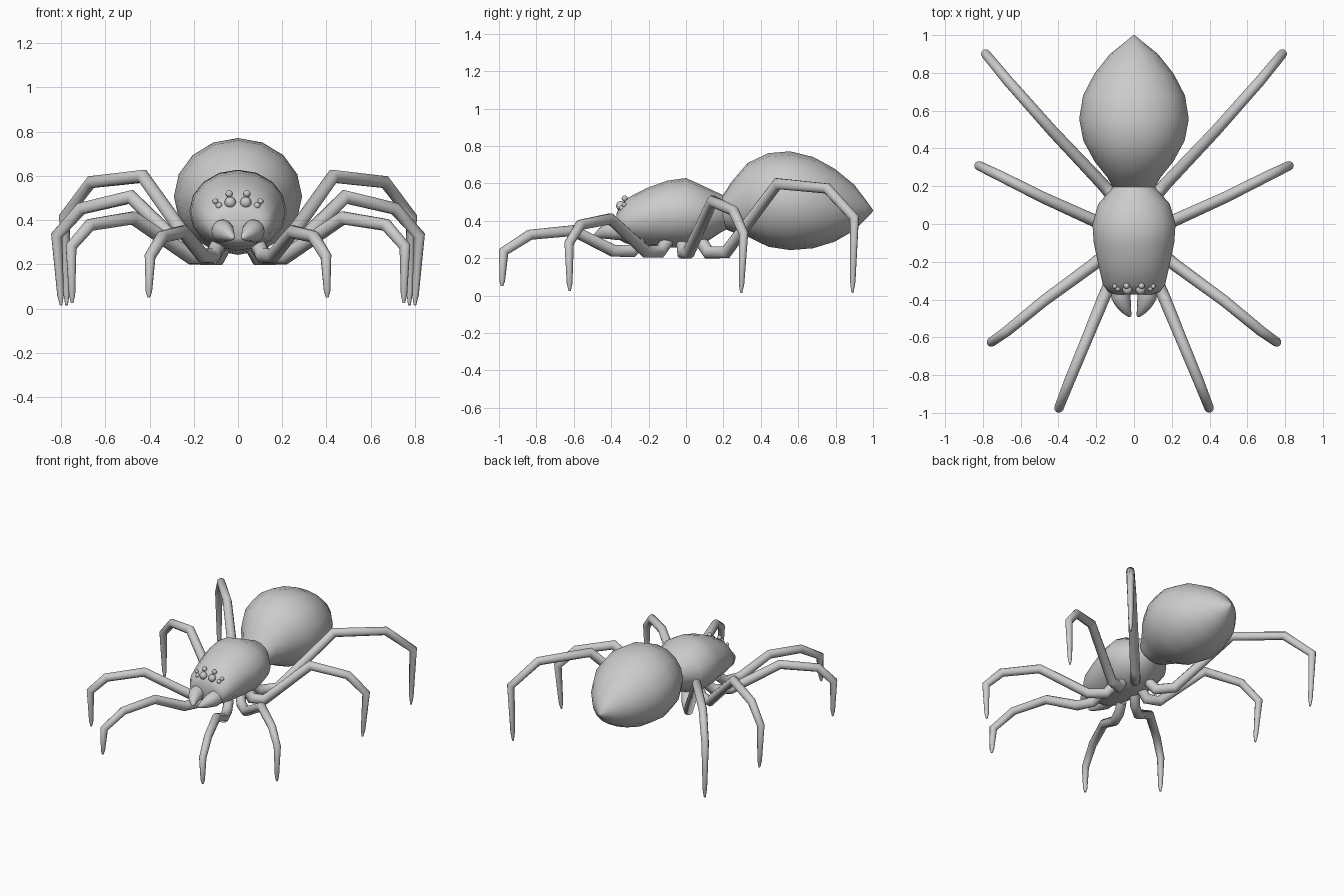
import bpy, bmesh, math
from mathutils import Vector

if "Cube" in bpy.data.objects:
    bpy.data.objects.remove(bpy.data.objects["Cube"])


def finish(name, bm, mirror=False, angle=60):
    bmesh.ops.recalc_face_normals(bm, faces=bm.faces[:])
    me = bpy.data.meshes.new(name)
    bm.to_mesh(me)
    bm.free()
    ob = bpy.data.objects.new(name, me)
    bpy.context.collection.objects.link(ob)
    bpy.ops.object.select_all(action='DESELECT')
    bpy.context.view_layer.objects.active = ob
    ob.select_set(True)
    bpy.ops.object.shade_smooth_by_angle(angle=math.radians(angle))
    if mirror:
        ob.modifiers.new("Mirror", 'MIRROR')
    return ob


def bridge(bm, rings):
    """Skin a list of vertex rings and cap both ends."""
    for a, b in zip(rings, rings[1:]):
        n = len(a)
        for i in range(n):
            j = (i + 1) % n
            bm.faces.new((a[i], a[j], b[j], b[i]))
    bm.faces.new(rings[0])
    bm.faces.new(rings[-1])


def body(name, sections, n=16):
    """Sections: y, centre z, half width, half height."""
    bm = bmesh.new()
    rings = []
    for y, z, rx, rz in sections:
        rings.append([bm.verts.new((rx * math.sin(2 * math.pi * i / n), y,
                                    z + rz * math.cos(2 * math.pi * i / n)))
                      for i in range(n)])
    bridge(bm, rings)
    return finish(name, bm)


def tube(name, path, radii, n=10):
    """Tapered mitred tube along a path, mirrored across x."""
    bm = bmesh.new()
    pts = [Vector(p) for p in path]
    flat = pts[-1] - pts[0]
    side = Vector((flat.y, -flat.x, 0)).normalized()
    rings = []
    for k, p in enumerate(pts):
        d0 = (p - pts[max(k - 1, 0)]).normalized()
        d1 = (pts[min(k + 1, len(pts) - 1)] - p).normalized()
        t = (d0 + d1).normalized()
        up = side.cross(t).normalized()
        miter = 1.0
        if 0 < k < len(pts) - 1:
            miter = min(1 / max(t.dot(d0), 0.3), 1.25)
        rings.append([bm.verts.new(p + radii[k] * (
            side * math.cos(2 * math.pi * i / n) +
            up * miter * math.sin(2 * math.pi * i / n))) for i in range(n)])
    bridge(bm, rings)
    return finish(name, bm, mirror=True)


# Abdomen and head-thorax
body("abdomen", [
    (0.17, .445, .07, .06), (0.20, .45, .115, .09), (0.245, .475, .14, .135),
    (0.33, .512, .208, .197), (0.44, .511, .268, .25), (0.556, .507, .29, .264),
    (0.68, .497, .27, .244), (0.795, .483, .21, .195), (0.90, .47, .127, .122),
    (0.96, .46, .052, .053), (1.0, .454, .004, .004)])
body("head_thorax", [
    (0.22, .44, .10, .085), (0.19, .44, .115, .1), (0.106, .432, .19, .148),
    (0.0, .441, .22, .187), (-0.1, .436, .213, .178), (-0.21, .419, .19, .156),
    (-0.32, .398, .165, .12), (-0.36, .382, .137, .083), (-0.372, .378, .1, .06)])

# Fangs
tube("fangs", [(.07, -.33, .352), (.07, -.38, .35), (.058, -.42, .344),
               (.041, -.46, .331), (.025, -.485, .321), (.022, -.492, .319)],
     [.053, .052, .043, .027, .012, .004], 12)

# Eyes: position and radius of one half
bm = bmesh.new()
for x, y, z, r in [(.035, -.348, .48, .026), (.04, -.328, .519, .016),
                   (.086, -.342, .466, .015), (.102, -.33, .485, .013)]:
    new = bmesh.ops.create_uvsphere(bm, u_segments=12, v_segments=8, radius=r)
    bmesh.ops.translate(bm, verts=new["verts"], vec=(x, y, z))
finish("eyes", bm, mirror=True)

# Legs: hip, coxa, thigh start, knee, shin end, ankle, foot
legs = {
    "front_legs": [(.09, -.235, .29), (.115, -.29, .238), (.16, -.39, .24),
                   (.248, -.604, .347), (.343, -.834, .325),
                   (.398, -.975, .235), (.404, -.984, .05)],
    "second_legs": [(.09, -.10, .29), (.125, -.14, .235), (.215, -.215, .235),
                    (.475, -.405, .41), (.67, -.565, .378),
                    (.755, -.625, .28), (.75, -.622, .025)],
    "third_legs": [(.08, -.02, .29), (.12, -.015, .23), (.205, .015, .23),
                   (.485, .142, .505), (.71, .255, .452),
                   (.82, .308, .33), (.80, .295, .015)],
    "rear_legs": [(.06, .08, .29), (.09, .12, .23), (.17, .215, .232),
                  (.43, .49, .598), (.665, .755, .572),
                  (.785, .9, .415), (.775, .89, .015)],
}
for name, path in legs.items():
    # Blunt tip just before the foot point
    a, b = Vector(path[-2]), Vector(path[-1])
    path = path[:-1] + [a.lerp(b, .85), b]
    tube(name, path, [.034, .034, .033, .03, .028, .025, .015, .006])
